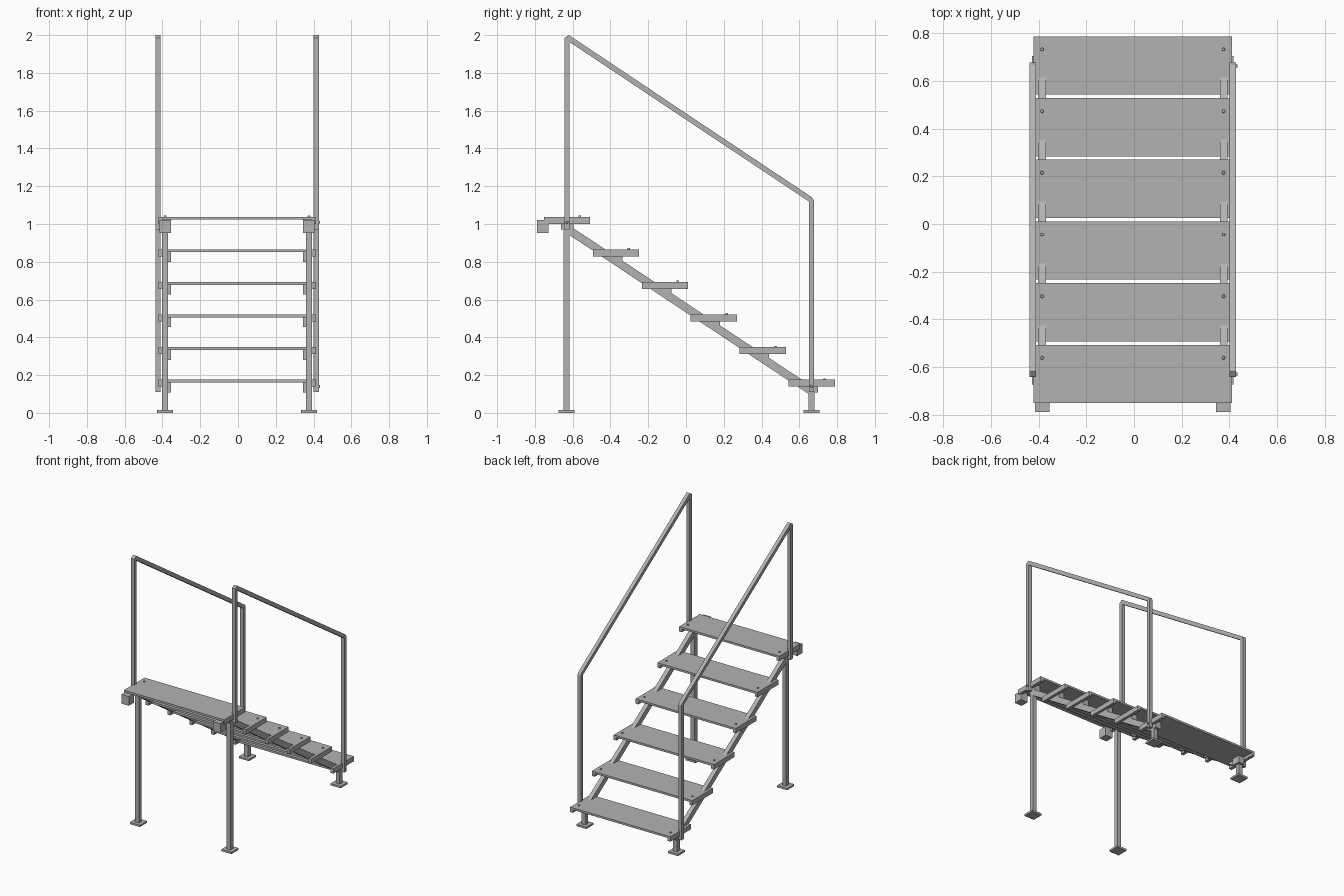
import bpy
import bmesh
from mathutils import Matrix, Vector

cube = bpy.data.objects.get("Cube")
if cube:
    bpy.data.objects.remove(cube, do_unlink=True)

steel = bpy.data.materials.new("grey_steel")
steel.use_nodes = True
GREY = (0.45, 0.45, 0.45, 1.0)
steel.diffuse_color = GREY
steel.node_tree.nodes["Principled BSDF"].inputs["Base Color"].default_value = GREY

CENTRE = -0.005   # centre line of the staircase
STEPS = 6
RUN, RISE, DEPTH = 0.259, 0.1725, 0.245


def finish(name, bm):
    bmesh.ops.recalc_face_normals(bm, faces=bm.faces)
    mesh = bpy.data.meshes.new(name)
    bm.to_mesh(mesh)
    bm.free()
    mesh.materials.append(steel)
    obj = bpy.data.objects.new(name, mesh)
    bpy.context.collection.objects.link(obj)
    return obj


def prism(name, outline, x0, x1):
    """Extrude a (y, z) outline along x."""
    bm = bmesh.new()
    face = bm.faces.new([bm.verts.new((x0, y, z)) for y, z in outline])
    ext = bmesh.ops.extrude_face_region(bm, geom=[face])
    moved = [v for v in ext["geom"] if isinstance(v, bmesh.types.BMVert)]
    bmesh.ops.translate(bm, verts=moved, vec=(x1 - x0, 0, 0))
    return finish(name, bm)


def box(name, x, y, z):
    outline = [(y[0], z[0]), (y[1], z[0]), (y[1], z[1]), (y[0], z[1])]
    return prism(name, outline, x[0], x[1])


def bolt(name, place, height, axis="Z"):
    bm = bmesh.new()
    turn = Matrix.Rotation(1.5708, 4, "Y") if axis == "X" else Matrix()
    bmesh.ops.create_cone(bm, cap_ends=True, segments=12, radius1=0.008,
                          radius2=0.006, depth=height,
                          matrix=Matrix.Translation(Vector(place)) @ turn)
    return finish(name, bm)


def span(side, inner, outer):
    """Mirrored x range for one side."""
    return sorted((CENTRE + side * inner, CENTRE + side * outer))


# Treads
for i in range(STEPS):
    y = -0.752 + i * RUN
    top = 1.038 - i * RISE
    box(f"tread_{i + 1}", span(1, -0.417, 0.417), (y, y + DEPTH), (top - 0.015, top))

for side, label in ((1, "left"), (-1, "right")):
    # Tread supports and bolts
    for i in range(STEPS):
        y = -0.752 + i * RUN
        top = 1.038 - i * RISE
        tag = f"{label}_{i + 1}"
        box("tread_side_bar_" + tag, span(side, 0.394, 0.417),
            (y, y + DEPTH), (top - 0.037, top - 0.015))
        box("tread_bracket_" + tag, span(side, 0.349, 0.397),
            (y + 0.09, y + 0.156), (top - 0.067, top - 0.015))
        bolt("tread_bolt_" + tag, (CENTRE + side * 0.381, y + 0.19, top + 0.002), 0.01)

    # Sloping stringer
    x0, x1 = span(side, 0.365, 0.397)
    prism("stringer_" + label,
          [(-0.63, 1.0), (0.665, 0.142), (0.665, 0.09), (-0.63, 0.95)], x0, x1)

    # Legs with base plates
    for part, y, top in (("upper", -0.632, 1.01), ("lower", 0.664, 0.13)):
        box(f"{part}_leg_{label}", (x0, x1), (y - 0.016, y + 0.016), (0.012, top))
        box(f"{part}_base_plate_{label}", span(side, 0.339, 0.423),
            (y - 0.042, y + 0.042), (0, 0.014))

    # Mounting block at the upper end
    box("mounting_block_" + label, span(side, 0.35, 0.411), (-0.79, -0.727), (0.953, 1.022))

    # Handrail: upper post, sloping rail and lower post in one frame
    r0, r1 = span(side, 0.406, 0.433)
    prism("handrail_" + label,
          [(-0.643, 0.972), (-0.643, 1.985), (-0.62, 2.0), (0.667, 1.141),
           (0.677, 1.125), (0.677, 0.11), (0.651, 0.11), (0.651, 1.119),
           (-0.616, 1.963), (-0.616, 0.972)], r0, r1)

# Bolts holding the left handrail
bolt("upper_handrail_bolt", (0.43, -0.63, 1.01), 0.01, "X")
bolt("lower_handrail_bolt", (0.43, 0.664, 0.14), 0.01, "X")
